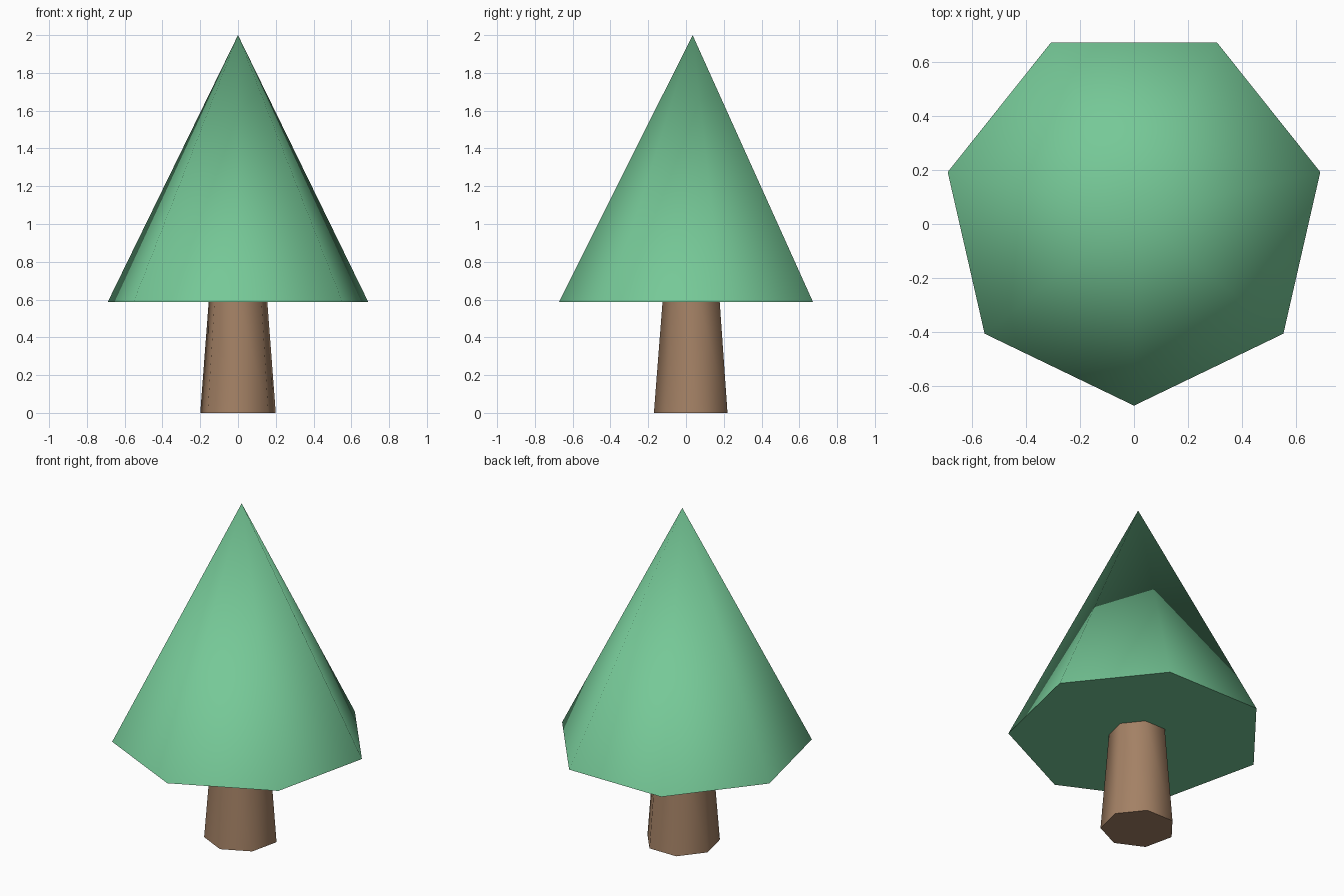
import bpy
from math import pi, radians

if "Cube" in bpy.data.objects:
    bpy.data.objects.remove(bpy.data.objects["Cube"])


def tapered_part(name, r_bottom, r_top, z0, z1, color):
    """Seven-sided tapered solid with one corner pointing to the front."""
    bpy.ops.mesh.primitive_cone_add(
        vertices=7, radius1=r_bottom, radius2=r_top, depth=z1 - z0,
        location=(0, 0.035, (z0 + z1) / 2), rotation=(0, 0, pi))
    obj = bpy.context.object
    obj.name = name
    bpy.ops.object.transform_apply(location=False, rotation=True, scale=False)
    # Soft sides, crisp rims
    bpy.ops.object.shade_smooth_by_angle(angle=radians(60))
    mat = bpy.data.materials.new(name + "_color")
    mat.diffuse_color = color
    mat.use_nodes = True
    mat.node_tree.nodes["Principled BSDF"].inputs["Base Color"].default_value = mat.diffuse_color
    obj.data.materials.append(mat)
    return obj


# Trunk, meeting the underside of the foliage
tapered_part("trunk", 0.205, 0.159, 0.0, 0.59, (0.37, 0.22, 0.13, 1))

# Foliage cone
tapered_part("foliage", 0.707, 0.0, 0.588, 2.0, (0.18, 0.58, 0.31, 1))
